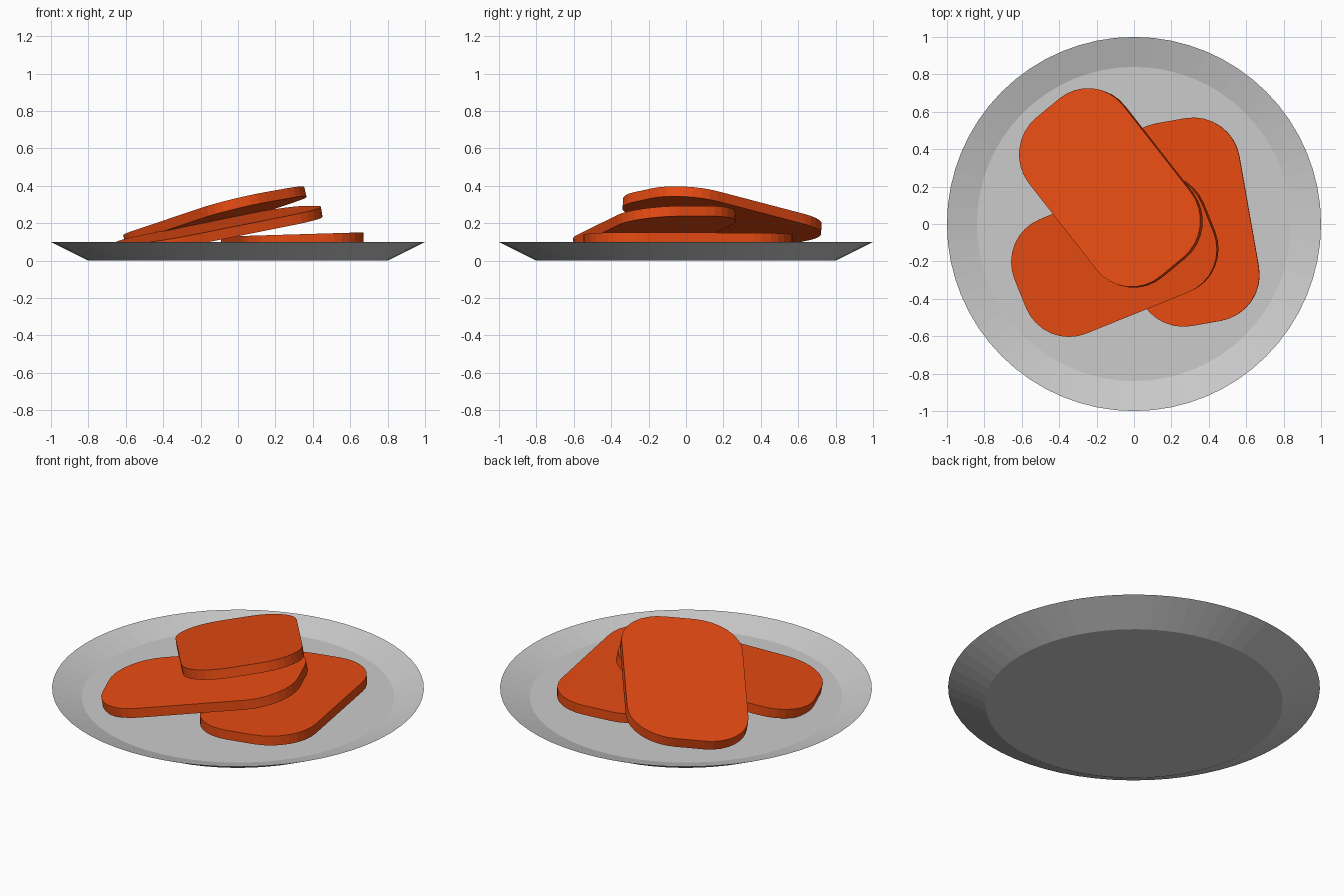
import bpy, bmesh, math
from mathutils import Vector, Matrix

if "Cube" in bpy.data.objects:
    bpy.data.objects.remove(bpy.data.objects["Cube"])


def add_object(name, bm, mat=None):
    bmesh.ops.recalc_face_normals(bm, faces=bm.faces)
    me = bpy.data.meshes.new(name)
    bm.to_mesh(me)
    bm.free()
    ob = bpy.data.objects.new(name, me)
    bpy.context.collection.objects.link(ob)
    if mat:
        me.materials.append(mat)
    return ob


# Plate: lathe of (radius, z) from the underside, over the rim, to the floor
def make_plate(profile, sides=64):
    bm = bmesh.new()
    rings = []
    for r, z in profile:
        rings.append([bm.verts.new((r * math.cos(a), r * math.sin(a), z))
                      for a in (2 * math.pi * i / sides for i in range(sides))])
    for lo, hi in zip(rings, rings[1:]):
        for i in range(sides):
            j = (i + 1) % sides
            bm.faces.new((lo[i], lo[j], hi[j], hi[i]))
    bm.faces.new(rings[0][::-1])
    bm.faces.new(rings[-1])
    return add_object("plate", bm)


# Slice: rounded slab, top face at local z = 0, long axis along local x
def make_slice(name, top_centre, heading, slope, mat,
               half_len=0.55, half_wid=0.33, radius=0.25, thick=0.055, steps=8):
    bm = bmesh.new()
    outline = []
    for k, (sx, sy) in enumerate(((1, 1), (-1, 1), (-1, -1), (1, -1))):
        for i in range(steps + 1):
            a = math.pi / 2 * (k + i / steps)
            outline.append(bm.verts.new((sx * (half_len - radius) + radius * math.cos(a),
                                         sy * (half_wid - radius) + radius * math.sin(a),
                                         -thick)))
    base = bm.faces.new(outline)
    ext = bmesh.ops.extrude_face_region(bm, geom=[base], use_keep_orig=True)
    bmesh.ops.translate(bm, vec=(0, 0, thick),
                        verts=[v for v in ext["geom"] if isinstance(v, bmesh.types.BMVert)])
    # lean the slab so its top follows the given x and y slopes
    a = math.radians(heading)
    normal = Vector((-slope[0], -slope[1], 1)).normalized()
    u = Vector((math.cos(a), math.sin(a), slope[0] * math.cos(a) + slope[1] * math.sin(a))).normalized()
    ob = add_object(name, bm, mat)
    rot = Matrix((u, normal.cross(u), normal)).transposed().to_4x4()
    ob.matrix_world = Matrix.Translation(top_centre) @ rot
    return ob


orange = bpy.data.materials.new("orange_flesh")
orange.diffuse_color = (0.8, 0.07, 0.006, 1)
orange.use_nodes = True
orange.node_tree.nodes["Principled BSDF"].inputs["Base Color"].default_value = orange.diffuse_color

make_plate([(0.8, 0), (1.0, 0.1), (0.84, 0.05)])
make_slice("bottom_slice", (0.29, 0.01, 0.14), 100, (0.03, 0.0), orange)
make_slice("middle_slice", (-0.107, -0.17, 0.192), 22, (0.17, 0.075), orange)
make_slice("top_slice", (-0.13, 0.195, 0.265), -52, (0.24, -0.075), orange)
